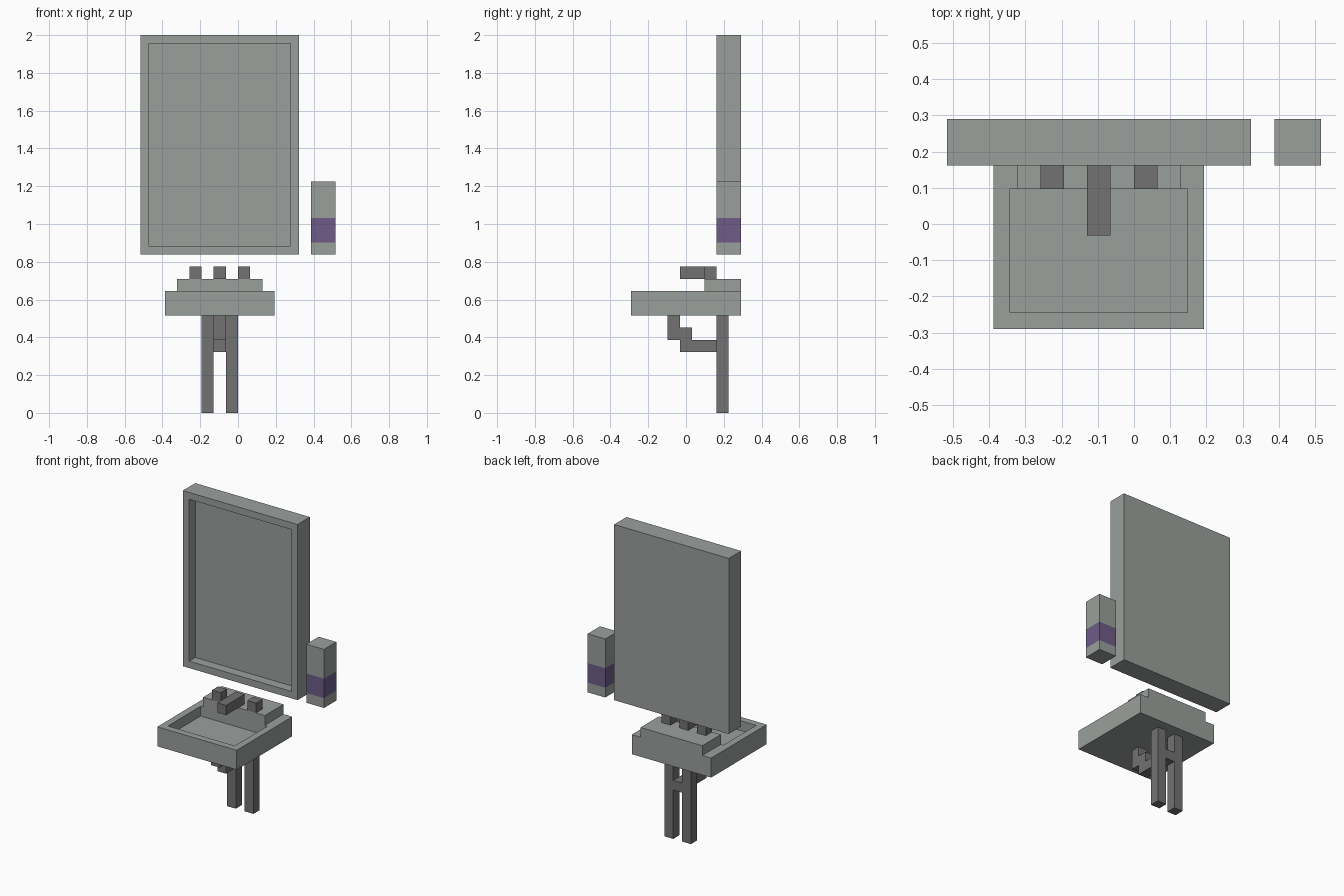
import bpy
import bmesh
from mathutils import Vector

U = 2 / 31  # one module of the block grid

cube = bpy.data.objects.get("Cube")
if cube:
    bpy.data.objects.remove(cube, do_unlink=True)


def material(name, rgb):
    mat = bpy.data.materials.new(name)
    mat.use_nodes = True
    mat.diffuse_color = (*rgb, 1)
    mat.node_tree.nodes["Principled BSDF"].inputs["Base Color"].default_value = (*rgb, 1)
    return mat


PALE = material("pale grey", (0.325, 0.35, 0.335))
DARK = material("dark grey", (0.17, 0.17, 0.17))
PURPLE = material("purple", (0.156, 0.107, 0.242))


def block(name, x, y, z, mat, recess=None, back_limit=None):
    """Box from ranges in modules; recess is the direction of a hollowed face."""
    bm = bmesh.new()
    bmesh.ops.create_cube(bm, size=1)
    for v in bm.verts:
        v.co = Vector([U * (r[0] if c < 0 else r[1]) for c, r in zip(v.co, (x, y, z))])
    bm.normal_update()
    if recess:
        normal = Vector(recess)
        face = max(bm.faces, key=lambda f: f.normal.dot(normal))
        bmesh.ops.inset_region(bm, faces=[face], thickness=U)
        if back_limit is not None:
            for v in face.verts:
                v.co.y = min(v.co.y, back_limit * U)
        # Drop the inset face to make the walls and floor
        floor = bmesh.ops.extrude_discrete_faces(bm, faces=[face])["faces"][0]
        bmesh.ops.translate(bm, verts=floor.verts, vec=normal * -U)
    bmesh.ops.recalc_face_normals(bm, faces=bm.faces)
    mesh = bpy.data.meshes.new(name)
    bm.to_mesh(mesh)
    bm.free()
    mesh.materials.append(mat)
    obj = bpy.data.objects.new(name, mesh)
    bpy.context.collection.objects.link(obj)
    return obj


# Wall mirror with a sunken pane
WALL = (2.5, 4.5)
block("mirror", (-8, 5), WALL, (13, 31), PALE, recess=(0, -1, 0))

# Dispenser beside the mirror, with a coloured band
for part, z, mat in (("base", (13, 14), PALE), ("band", (14, 16), PURPLE), ("body", (16, 19), PALE)):
    block("dispenser_" + part, (6, 8), WALL, z, mat)

# Basin and raised ledge at its back
block("basin", (-6, 3), (-4.5, 4.5), (8, 10), PALE, recess=(0, 0, 1), back_limit=1.5)
block("tap_ledge", (-5, 2), (1.5, 4.5), (10, 11), PALE)

# Tap handles and spout
for side, x in (("right", -4), ("left", 0)):
    block(side + "_tap_handle", (x, x + 1), (1.5, 2.5), (11, 12), DARK)
block("spout", (-2, -1), (-0.5, 2.5), (11, 12), DARK)

# Legs
for side, x in (("right", -3), ("left", -1)):
    block(side + "_leg", (x, x + 1), (2.5, 3.5), (0, 8), DARK)

# Stepped drain pipe running back between the legs
block("drain_drop", (-2, -1), (-1.5, -0.5), (6, 8), DARK)
block("drain_bend", (-2, -1), (-0.5, 0.5), (6, 7), DARK)
block("drain_run", (-2, -1), (-0.5, 3.5), (5, 6), DARK)
